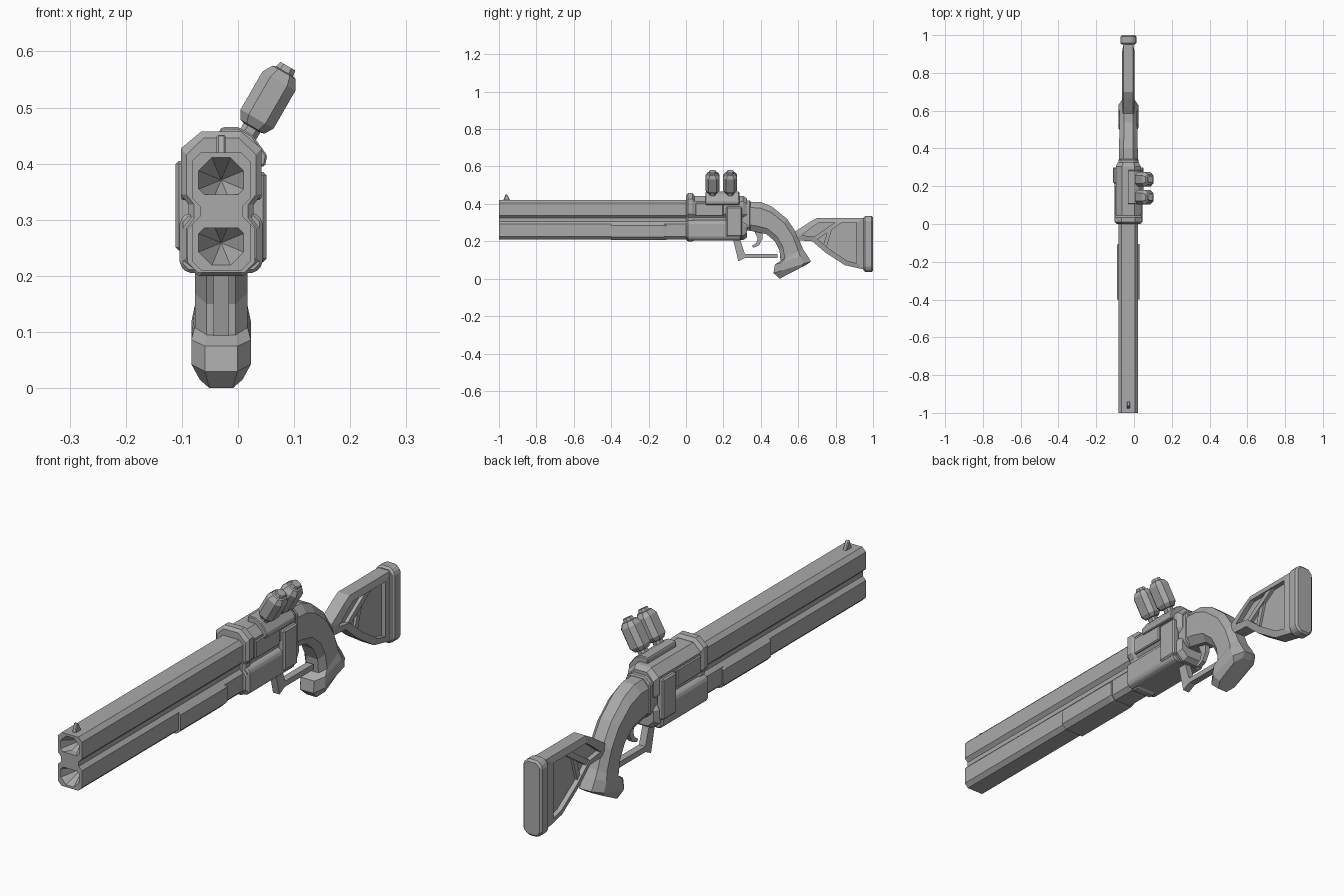
import bpy, bmesh, math
from mathutils import Vector, Matrix

if "Cube" in bpy.data.objects:
    bpy.data.objects.remove(bpy.data.objects["Cube"], do_unlink=True)

CX = -0.03  # centre plane of the gun
GREY = (0.4, 0.4, 0.4, 1)
metal = bpy.data.materials.new("grey_metal")
metal.use_nodes = True
metal.diffuse_color = GREY
metal.node_tree.nodes["Principled BSDF"].inputs["Base Color"].default_value = GREY


def finish(name, bm, bevel=0):
    bmesh.ops.recalc_face_normals(bm, faces=bm.faces)
    me = bpy.data.meshes.new(name)
    bm.to_mesh(me)
    bm.free()
    me.materials.append(metal)
    ob = bpy.data.objects.new(name, me)
    bpy.context.collection.objects.link(ob)
    if bevel:
        m = ob.modifiers.new("bevel", 'BEVEL')
        m.width, m.segments, m.limit_method = bevel, 1, 'ANGLE'
        m.angle_limit = math.radians(35)
    return ob


def loft(name, rings, bevel=0):
    """Skin a list of equal point rings and cap both ends."""
    bm = bmesh.new()
    vs = [[bm.verts.new(p) for p in r] for r in rings]
    n = len(vs[0])
    for a, b in zip(vs, vs[1:]):
        for i in range(n):
            bm.faces.new((a[i], a[(i + 1) % n], b[(i + 1) % n], b[i]))
    bm.faces.new(vs[0])
    bm.faces.new(vs[-1])
    return finish(name, bm, bevel)


def side(name, pts, hw, bevel=0, x=CX):
    """Side outline (y, z) extruded across the width."""
    return loft(name, [[(x + s * hw, y, z) for y, z in pts] for s in (-1, 1)], bevel)


def octo(hw, hh, c):
    q = [(hw, c - hh), (hw, hh - c), (hw - c, hh), (c - hw, hh)]
    return q + [(-a, -b) for a, b in q]


def at_y(sec, y, z=0):
    return [(CX + a, y, z + b) for a, b in sec]


def bar(name, a, b, w, hw, bevel=0):
    """Straight bar between two side points."""
    a, b = Vector(a), Vector(b)
    d = (b - a).normalized() * w / 2
    n = Vector((-d.y, d.x))
    return side(name, [a + n, b + n, b - n, a - n], hw, bevel)


# Barrels with conical octagonal bores
for name, z in (("upper_barrel", 0.371), ("lower_barrel", 0.259)):
    outer = octo(0.052, 0.049, 0.016)
    bore = octo(0.04, 0.04, 0.0235)
    tip = [(a * 0.02, b * 0.02) for a, b in bore]
    loft(name, [at_y(outer, 0.05, z), at_y(outer, -1, z),
                at_y(bore, -1, z), at_y(tip, -0.92, z)])
loft("barrel_rib", [at_y(octo(0.038, 0.03, 0.005), y, 0.315) for y in (-1, 0.05)])

# Front sight
side("front_sight", [(-0.978, 0.415), (-0.965, 0.452), (-0.955, 0.45), (-0.938, 0.415)], 0.008, 0.003)

# Fore grip wrapped around the lower barrel
fore = octo(0.06, 0.048, 0.018)
loft("fore_grip", [at_y(fore, -0.4, 0.254),
                   at_y(fore, -0.385, 0.254), at_y(fore, -0.12, 0.254),
                   at_y(octo(0.058, 0.046, 0.018), -0.105, 0.254)])


# Receiver with pinched waist
def receiver_ring(hw, top, bottom):
    half = [(hw * 0.55, bottom), (hw, bottom + 0.025), (hw, 0.285), (hw - 0.014, 0.303),
            (hw - 0.014, 0.327), (hw, 0.345), (hw, top - 0.03), (hw * 0.5, top)]
    return half + [(-a, b) for a, b in reversed(half)]


loft("receiver_collar", [at_y(receiver_ring(w, t, b), y) for w, t, b, y in
     ((0.062, 0.446, 0.207, 0), (0.072, 0.457, 0.2, 0.01),
      (0.072, 0.457, 0.2, 0.035), (0.066, 0.444, 0.206, 0.045))])
loft("receiver_body", [at_y(receiver_ring(w, t, b), y) for w, t, b, y in
     ((0.066, 0.443, 0.206, 0.03), (0.066, 0.443, 0.206, 0.305), (0.056, 0.43, 0.22, 0.325))])
lower = octo(0.074, 0.054, 0.014)
loft("receiver_lower", [at_y(lower, y, 0.259) for y in (0.006, 0.295)], 0.006)

# Side panels
panel = [(0.215, 0.225), (0.3, 0.225), (0.3, 0.385), (0.215, 0.385)]
for name, s in (("left_panel", 1), ("right_panel", -1)):
    side(name, panel if s > 0 else [(y, z + 0.02) for y, z in panel], 0.015, 0.006, CX + s * 0.066)
    side(name + "_cover", [(0.05, 0.335), (0.2, 0.335), (0.2, 0.405), (0.05, 0.405)],
         0.006, 0.004, CX + s * 0.066)

# Cell mount saddling the upper left edge
mount = [(-0.033, 0.43), (-0.033, 0.461), (-0.028, 0.465), (0.0, 0.465),
         (0.025, 0.452), (0.052, 0.415), (0.048, 0.395), (0.03, 0.395)]
loft("cell_mount", [[(x, y, z) for x, z in mount] for y in (0.105, 0.285)], 0.005)

# Two tilted cells
tilt = Matrix.Rotation(math.radians(30), 3, 'Y')
for i, y in enumerate((0.142, 0.236)):
    rings = []
    for r, h in ((0.5, -0.085), (0.5, -0.06), (0.72, -0.058), (1, -0.042), (1, 0.036),
                 (0.7, 0.054), (0.52, 0.056), (0.45, 0.067)):
        rings.append([Vector((0.055, y, 0.516)) + tilt @ Vector((a * r, b * r, h))
                      for a, b in octo(0.034, 0.038, 0.017)])
    loft("cell_%d" % (i + 1), rings)

# Pistol grip, lofted between its back and front edges
grip = []
for back, front, hw in (((0.31, 0.412), (0.31, 0.262), 0.05), ((0.4, 0.41), (0.375, 0.25), 0.05),
                        ((0.46, 0.385), (0.43, 0.238), 0.048), ((0.54, 0.32), (0.475, 0.2), 0.047),
                        ((0.59, 0.245), (0.5, 0.15), 0.047), ((0.625, 0.16), (0.505, 0.095), 0.047),
                        ((0.645, 0.13), (0.475, 0.075), 0.053), ((0.668, 0.092), (0.468, 0.03), 0.053),
                        ((0.645, 0.075), (0.5, 0.0), 0.038)):
    b, f = Vector(back), Vector(front)
    ring = []
    for u, v in ((0.55, 0), (1, 0.2), (1, 0.8), (0.5, 1), (-0.5, 1), (-1, 0.8), (-1, 0.2), (-0.55, 0)):
        p = f.lerp(b, v)
        ring.append((CX + u * hw, p.x, p.y))
    grip.append(ring)
loft("pistol_grip", grip)
loft("grip_collar", [at_y(octo(0.053, 0.08, 0.022), y, 0.338) for y in (0.3, 0.345)], 0.005)

# Trigger and guard
side("trigger", [(0.36, 0.265), (0.41, 0.25), (0.41, 0.215), (0.39, 0.178), (0.36, 0.165),
                 (0.352, 0.175), (0.375, 0.19), (0.383, 0.215)], 0.009)
side("trigger_guard", [(0.25, 0.215), (0.28, 0.093), (0.315, 0.11), (0.49, 0.11), (0.49, 0.132),
                       (0.315, 0.132), (0.288, 0.215)], 0.014)

# Shoulder stock: thin web, raised frame, braces and butt pad
outline = [(0.565, 0.215), (0.575, 0.245), (0.665, 0.305), (0.7, 0.325), (0.95, 0.325),
           (0.95, 0.05), (0.85, 0.072), (0.745, 0.14), (0.675, 0.2), (0.6, 0.205)]
inner = [(0.62, 0.232), (0.635, 0.245), (0.68, 0.28), (0.71, 0.3), (0.912, 0.3),
         (0.912, 0.083), (0.862, 0.096), (0.765, 0.16), (0.69, 0.223), (0.64, 0.23)]
side("stock_web", outline, 0.014)


def frame_ring(pts, s, hw):
    return [(CX + s * hw, y, z) for y, z in pts]


bm = bmesh.new()
loops = [[bm.verts.new(p) for p in frame_ring(pts, s, hw)] for pts, s, hw in
         ((outline, -1, 0.026), (outline, 1, 0.026), (inner, 1, 0.033), (inner, -1, 0.033))]
for k in range(4):
    a, b = loops[k], loops[(k + 1) % 4]
    for i in range(len(a)):
        j = (i + 1) % len(a)
        bm.faces.new((a[i], a[j], b[j], b[i]))
finish("stock_frame", bm)
bar("stock_brace", (0.69, 0.215), (0.83, 0.31), 0.022, 0.028)
bar("stock_cross_brace", (0.74, 0.165), (0.77, 0.265), 0.02, 0.024)
pad = octo(0.042, 0.15, 0.02)
loft("butt_pad", [at_y(pad, y, 0.186) for y in (0.95, 1.0)], 0.008)
